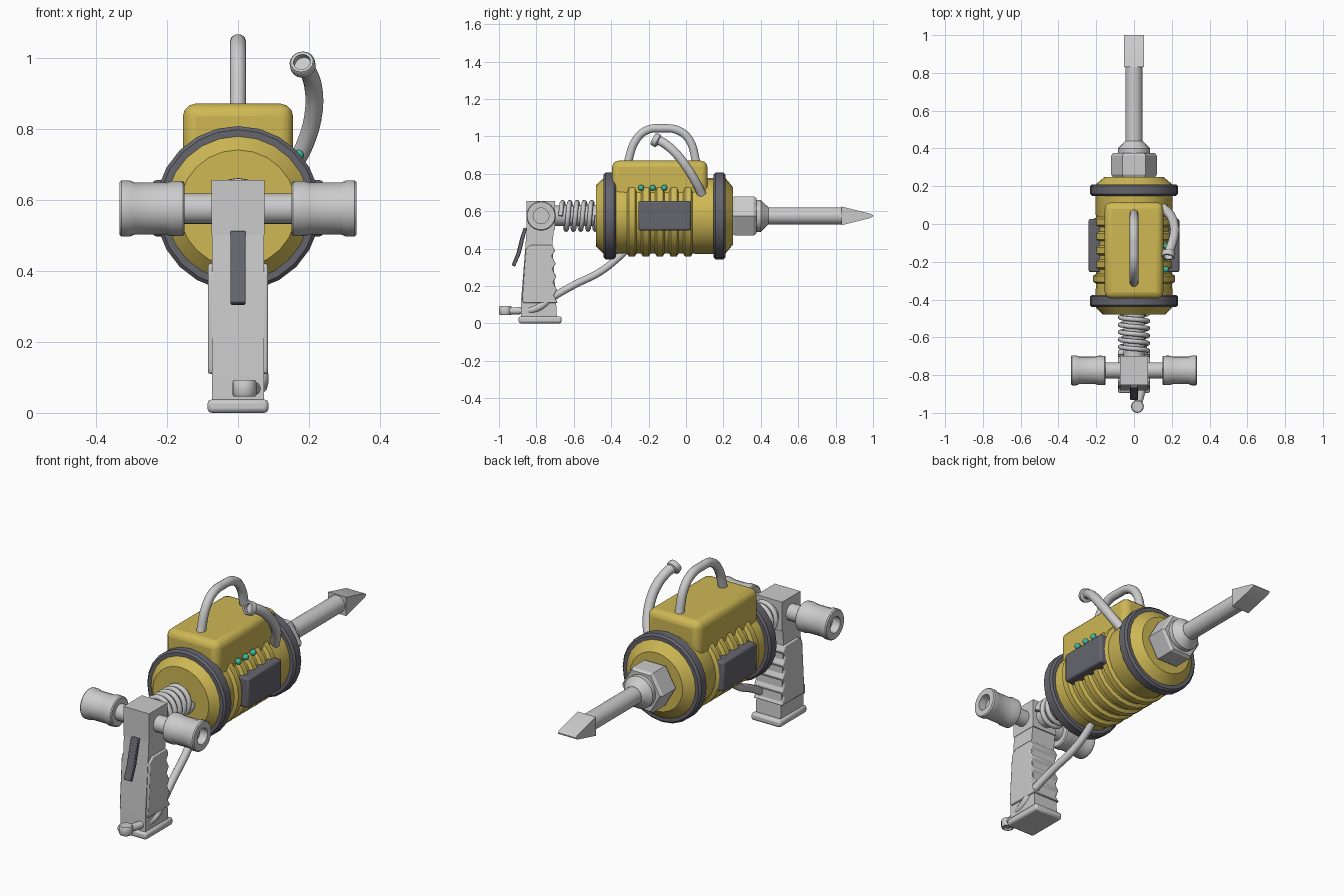
import bpy, bmesh, math
from mathutils import Vector, Matrix

if "Cube" in bpy.data.objects:
    bpy.data.objects.remove(bpy.data.objects["Cube"])


def material(name, rgb):
    m = bpy.data.materials.new(name)
    m.diffuse_color = (*rgb, 1)
    m.use_nodes = True
    m.node_tree.nodes["Principled BSDF"].inputs["Base Color"].default_value = m.diffuse_color
    return m


YELLOW = material("yellow paint", (0.62, 0.48, 0.09))
STEEL = material("light steel", (0.60, 0.60, 0.60))
DARK = material("dark rubber", (0.13, 0.13, 0.155))
GREEN = material("green light", (0.05, 0.50, 0.34))
ZC = 0.575      # height of the main axis
YT = -0.775     # y of the cross grips


def finish(name, bm, mat, bevel=0, segments=2, angle=35):
    bmesh.ops.recalc_face_normals(bm, faces=bm.faces)
    me = bpy.data.meshes.new(name)
    bm.to_mesh(me)
    bm.free()
    ob = bpy.data.objects.new(name, me)
    bpy.context.collection.objects.link(ob)
    me.materials.append(mat)
    if bevel:
        b = ob.modifiers.new("bevel", 'BEVEL')
        b.width, b.segments = bevel, segments
    bpy.ops.object.select_all(action='DESELECT')
    ob.select_set(True)
    bpy.context.view_layer.objects.active = ob
    bpy.ops.object.shade_smooth_by_angle(angle=math.radians(angle))
    return ob


def lathe(name, profile, origin, direction, mat, seg=24, angle=35):
    """Revolve (distance along direction, radius) points."""
    rot = Vector(direction).to_track_quat('Z', 'Y').to_matrix().to_4x4()
    mtx = Matrix.Translation(origin) @ rot
    bm = bmesh.new()
    rings = []
    for t, r in profile:
        if r == 0:
            rings.append([bm.verts.new(mtx @ Vector((0, 0, t)))] * seg)
        else:
            rings.append([bm.verts.new(mtx @ Vector((r * math.cos(2 * math.pi * i / seg),
                                                    r * math.sin(2 * math.pi * i / seg), t)))
                          for i in range(seg)])
    for a, b in zip(rings, rings[1:]):
        for i in range(seg):
            j = (i + 1) % seg
            bm.faces.new(list(dict.fromkeys((a[i], a[j], b[j], b[i]))))
    return finish(name, bm, mat, angle=angle)


def box(name, lo, hi, mat, bevel=0, segments=2):
    bm = bmesh.new()
    bmesh.ops.create_cube(bm, size=1)
    lo, hi = Vector(lo), Vector(hi)
    for v in bm.verts:
        v.co = (lo + hi) / 2 + Vector([v.co[k] * (hi - lo)[k] for k in range(3)])
    return finish(name, bm, mat, bevel, segments)


def prism(name, outline, half_width, mat, bevel=0):
    """Extrude a (y, z) outline evenly to both sides of x = 0."""
    bm = bmesh.new()
    f = bm.faces.new([bm.verts.new((-half_width, y, z)) for y, z in outline])
    ext = bmesh.ops.extrude_face_region(bm, geom=[f])
    for v in ext["geom"]:
        if isinstance(v, bmesh.types.BMVert):
            v.co.x = half_width
    return finish(name, bm, mat, bevel)


def tube(name, points, radius, mat, smooth_path=True, sides=3):
    cu = bpy.data.curves.new(name, 'CURVE')
    cu.dimensions = '3D'
    cu.bevel_depth, cu.bevel_resolution = radius, sides
    cu.use_fill_caps = True
    cu.resolution_u = 6
    if smooth_path:
        s = cu.splines.new('BEZIER')
        s.bezier_points.add(len(points) - 1)
        for p, co in zip(s.bezier_points, points):
            p.co = co
            p.handle_left_type = p.handle_right_type = 'AUTO'
    else:
        s = cu.splines.new('POLY')
        s.points.add(len(points) - 1)
        for p, co in zip(s.points, points):
            p.co = (*co, 1)
    tmp = bpy.data.objects.new(name + " path", cu)
    bpy.context.collection.objects.link(tmp)
    bpy.context.view_layer.update()
    me = bpy.data.meshes.new_from_object(tmp.evaluated_get(bpy.context.evaluated_depsgraph_get()))
    bpy.data.objects.remove(tmp)
    bm = bmesh.new()
    bm.from_mesh(me)
    for f in bm.faces:
        f.material_index = 0
    return finish(name, bm, mat, angle=50)


AXIS = (0, 0, ZC)
FWD = (0, 1, 0)

# Motor housing with ribs
body = [(-0.48, 0), (-0.48, 0.165), (-0.44, 0.203), (-0.345, 0.203)]
for k in range(5):
    y = -0.29 + 0.075 * k
    body += [(y - 0.026, 0.20), (y - 0.016, 0.217), (y + 0.016, 0.217), (y + 0.026, 0.20)]
body += [(0.05, 0.203), (0.21, 0.203), (0.25, 0.155), (0.25, 0)]
lathe("motor_housing", body, AXIS, FWD, YELLOW)

# Rubber bands at both ends
for name, a, b in (("front_band", -0.44, -0.375), ("rear_band", 0.148, 0.21)):
    lathe(name, [(a, 0.19), (a, 0.222), (a + 0.01, 0.232), (b - 0.01, 0.232), (b, 0.222), (b, 0.19)],
          AXIS, FWD, DARK)

# Top casing, side plates and indicator lights
box("top_casing", (-0.155, -0.395, 0.62), (0.155, 0.115, 0.87), YELLOW, 0.035, 3)
for side, s in (("left", -1), ("right", 1)):
    box(side + "_side_plate", (min(s * 0.17, s * 0.24), -0.255, 0.497),
        (max(s * 0.17, s * 0.24), 0.027, 0.655), DARK, 0.01)
for i in range(3):
    bm = bmesh.new()
    bmesh.ops.create_uvsphere(bm, u_segments=12, v_segments=8, radius=0.016,
                              matrix=Matrix.Translation((0.17, -0.24 + 0.062 * i, 0.725)))
    finish("indicator_light_%d" % (i + 1), bm, GREEN, angle=60)

# Carrying handle
tube("carry_handle", [(0, -0.315, 0.85), (0, -0.265, 0.985), (0, -0.205, 1.035), (0, -0.13, 1.043),
                      (0, -0.045, 1.033), (0, 0.015, 0.985), (0, 0.058, 0.85)], 0.023, STEEL)

# Exhaust pipe with open flared mouth
tube("exhaust_pipe", [(0.155, 0.085, 0.69), (0.19, 0.05, 0.76), (0.212, 0.0, 0.84), (0.212, -0.06, 0.915),
                      (0.195, -0.12, 0.965), (0.182, -0.155, 0.982)], 0.025, STEEL)
lathe("exhaust_mouth", [(0, 0), (0, 0.027), (0.006, 0.036), (0.028, 0.036), (0.034, 0.032),
                        (0.034, 0.024), (0.01, 0.024), (0.01, 0)],
      (0.184, -0.145, 0.972), (-0.12, -0.85, 0.45), STEEL, 16)

# Chuck nut, collar, shaft and chisel tip
lathe("chuck_nut", [(0.245, 0), (0.245, 0.11), (0.262, 0.121), (0.362, 0.121), (0.376, 0.11), (0.376, 0)],
      AXIS, FWD, STEEL, 6, 20)
lathe("chuck_collar", [(0.37, 0.085), (0.40, 0.085), (0.425, 0.06), (0.44, 0.047), (0.44, 0)],
      AXIS, FWD, STEEL)
lathe("shaft", [(0.40, 0.046), (0.85, 0.046), (0.85, 0)], AXIS, FWD, STEEL)
prism("chisel_tip", [(0.832, ZC - 0.05), (0.832, ZC + 0.05), (0.985, ZC + 0.012), (1.0, ZC + 0.003),
                     (1.0, ZC - 0.003), (0.985, ZC - 0.012)], 0.053, STEEL)

# Spring on its rod
lathe("spring_rod", [(-0.72, 0), (-0.72, 0.055), (-0.47, 0.055), (-0.47, 0)], AXIS, FWD, STEEL)
turns, steps = 5, 20
tube("spring", [(0.073 * math.cos(2 * math.pi * i / steps), -0.67 + 0.195 * i / (turns * steps),
                 ZC + 0.073 * math.sin(2 * math.pi * i / steps)) for i in range(turns * steps + 1)],
     0.013, STEEL, False, 2)

# Head block and cross grips
box("head_block", (-0.075, -0.853, 0.50), (0.075, -0.70, 0.655), STEEL)
for side, s in (("left", -1), ("right", 1)):
    lathe(side + "_grip_rod", [(0.05, 0.043), (0.2, 0.043)], (0, YT, ZC), (s, 0, 0), STEEL)
    lathe(side + "_cross_grip", [(0.15, 0), (0.15, 0.071), (0.155, 0.077), (0.185, 0.078), (0.205, 0.073),
                                 (0.29, 0.073), (0.305, 0.079), (0.328, 0.079), (0.334, 0.074),
                                 (0.334, 0.042), (0.29, 0.042), (0.29, 0)],
          (0, YT, ZC), (s, 0, 0), STEEL)

# Upright handle with finger waves
prism("handle_core", [(-0.852, 0.51), (-0.858, 0.42), (-0.882, 0.12), (-0.882, 0.03), (-0.69, 0.03),
                      (-0.695, 0.12), (-0.715, 0.42), (-0.705, 0.51)], 0.073, STEEL)
waves = [(-0.686 - 0.0005 * (z - 11) - (0.02 if k % 2 else 0), z / 100)
         for k, z in enumerate((11, 15, 18, 22, 25, 29, 32, 36, 39))]
prism("handle_grip", [(-0.83, 0.42), (-0.858, 0.395), (-0.876, 0.13), (-0.87, 0.11)] + waves +
      [(-0.715, 0.42)], 0.084, STEEL, 0.005)
box("handle_base", (-0.086, -0.895, 0.0), (0.086, -0.665, 0.038), STEEL, 0.012)

# Trigger lever
prism("trigger", [(-0.85, 0.51), (-0.868, 0.512), (-0.888, 0.45), (-0.905, 0.38), (-0.932, 0.312),
                  (-0.915, 0.303), (-0.885, 0.37), (-0.868, 0.44)], 0.021, DARK, 0.003)

# Supply hose and its end fitting
tube("supply_hose", [(0.018, -0.965, 0.068), (0.04, -0.89, 0.068), (0.065, -0.80, 0.08), (0.06, -0.72, 0.135),
                     (0.04, -0.60, 0.205), (0.015, -0.46, 0.275), (0.0, -0.37, 0.345),
                     (0.0, -0.30, 0.41)], 0.02, STEEL)
lathe("hose_fitting", [(0.008, 0), (0.008, 0.02), (0, 0.024), (0, 0.03), (0.006, 0.034), (0.04, 0.034),
                       (0.046, 0.03), (0.046, 0)], (0.018, -0.966, 0.046), (0, 0, 1), STEEL, 16)
